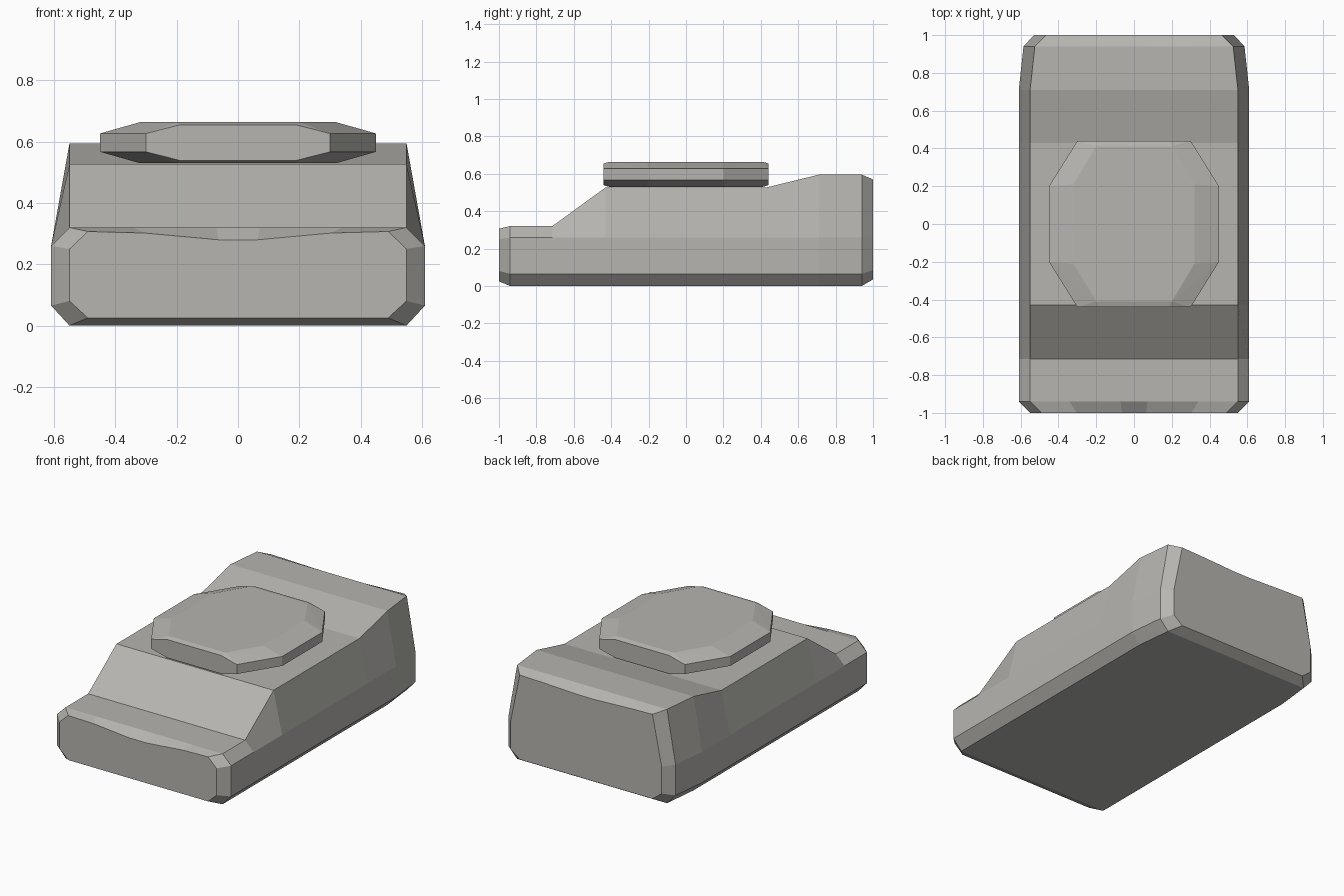
import bpy, bmesh
from itertools import product

if "Cube" in bpy.data.objects:
    bpy.data.objects.remove(bpy.data.objects["Cube"])

# Warm dark grey for both parts
grey = bpy.data.materials.new("warm_grey")
grey.diffuse_color = (0.47, 0.46, 0.435, 1)
grey.use_nodes = True
grey.node_tree.nodes["Principled BSDF"].inputs["Base Color"].default_value = grey.diffuse_color


def finish(name, bm):
    bmesh.ops.recalc_face_normals(bm, faces=bm.faces)
    mesh = bpy.data.meshes.new(name)
    bm.to_mesh(mesh)
    bm.free()
    mesh.materials.append(grey)
    obj = bpy.data.objects.new(name, mesh)
    bpy.context.collection.objects.link(obj)
    return obj


def section(y, base, side, top, z, mid):
    """Mirrored cross-section: half widths, four heights, heights of the inner top points."""
    half = [(base, z[0]), (side, z[1]), (side, z[2]), (top, z[3]),
            (0.62 * top, mid[0]), (0.13 * top, mid[1])]
    return [(x, y, h) for x, h in half] + [(-x, y, h) for x, h in reversed(half)]


# Body: cross-sections lofted from front to back, chamfered at both ends
sections = [section(-1.0, 0.49, 0.55, 0.49, (0.025, 0.08, 0.25, 0.307), (0.302, 0.28))]
for y, top in ((-0.94, 0.32), (-0.715, 0.32), (-0.43, 0.527), (0.43, 0.527), (0.71, 0.595)):
    sections.append(section(y, 0.55, 0.61, 0.55, (0, 0.065, 0.26, top), (top, top)))
sections.append(section(0.94, 0.525, 0.585, 0.525, (0, 0.065, 0.26, 0.595), (0.595, 0.595)))
sections.append(section(1.0, 0.465, 0.53, 0.465, (0.035, 0.085, 0.255, 0.57), (0.565, 0.555)))

bm = bmesh.new()
rings = [[bm.verts.new(p) for p in s] for s in sections]
n = len(rings[0])
for a, b in zip(rings, rings[1:]):
    for i in range(n):
        j = (i + 1) % n
        bm.faces.new((a[i], a[j], b[j], b[i]))
bm.faces.new(rings[0])
bm.faces.new(rings[-1])
finish("body", bm)

# Faceted octagonal cap: one corner mirrored on all axes, wrapped in a hull
corner = [(0.45, 0.2, 0.03), (0.3, 0.44, 0.03), (0.19, 0.44, 0.058),
          (0.2, 0.41, 0.067), (0.32, 0.21, 0.067)]
bm = bmesh.new()
for (x, y, z), (sx, sy, sz) in product(corner, product((1, -1), repeat=3)):
    bm.verts.new((sx * x, sy * y, 0.597 + sz * z))
bmesh.ops.convex_hull(bm, input=bm.verts)
bmesh.ops.dissolve_limit(bm, angle_limit=0.01, verts=bm.verts, edges=bm.edges)
finish("top_cap", bm)
